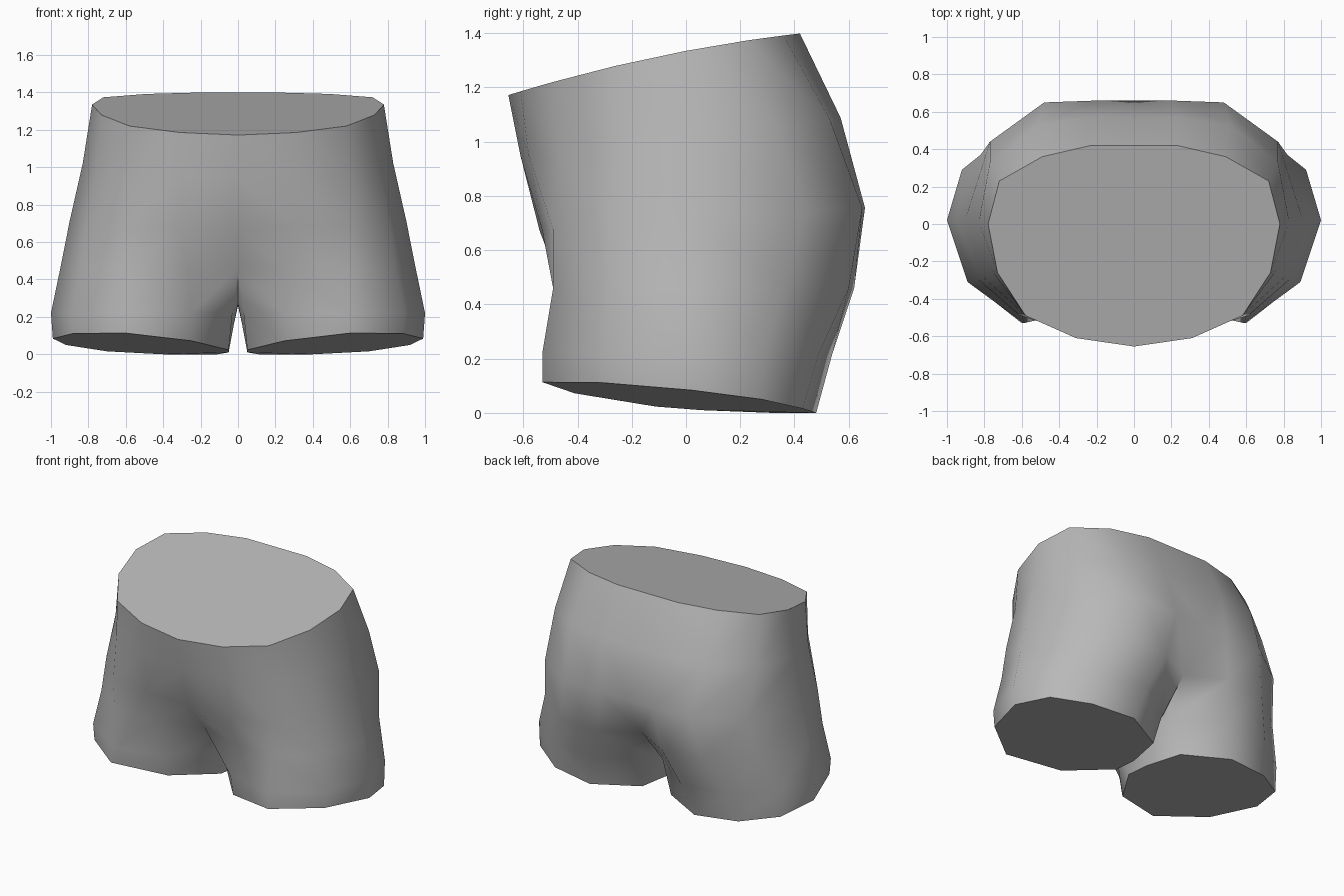
import bpy, bmesh

if "Cube" in bpy.data.objects:
    bpy.data.objects.remove(bpy.data.objects["Cube"])

grey = bpy.data.materials.new("plain grey")
grey.diffuse_color = (0.48, 0.48, 0.48, 1)
grey.use_nodes = True
grey.node_tree.nodes["Principled BSDF"].inputs["Base Color"].default_value = grey.diffuse_color

# Half cross-sections from centre front, round the side, to centre back:
# (base height, slope along x, slope along y, bow along y, outline points)
waist = (1.335, 0, 0.19, -.09, [(0, -.655), (.31, -.61), (.58, -.49), (.73, -.26), (.78, 0),
                                (.72, .23), (.49, .36), (.23, .42), (0, .42)])
belly = (1.02, 0, 0.12, 0, [(0, -.61), (.32, -.58), (.60, -.47), (.76, -.25), (.83, .01),
                            (.77, .33), (.51, .53), (.23, .57), (0, .57)])
hips = (0.71, 0, 0.07, 0, [(0, -.54), (.32, -.53), (.61, -.49), (.81, -.28), (.90, .03),
                           (.77, .44), (.48, .65), (.20, .66), (0, .66)])
seat = (0.46, 0, 0, 0, [(0, -.37), (.27, -.46), (.60, -.49), (.84, -.29), (.95, .02),
                        (.82, .37), (.54, .60), (.25, .62), (0, .48)])
thigh = (0.22, 0, 0, 0, [(.03, -.21), (.25, -.44), (.59, -.53), (.89, -.31), (1.0, .02),
                         (.92, .29), (.66, .49), (.34, .54), (.03, .30)])
hem = (0.007, 0.08, -0.11, 0, [(.05, -.11), (.25, -.41), (.60, -.53), (.88, -.31), (.99, .02),
                               (.92, .28), (.70, .43), (.40, .48), (.11, .32)])

bm = bmesh.new()
rings = [[bm.verts.new((x, y, max(0, z + sx * x + sy * y + bow * y * y))) for x, y in pts]
         for z, sx, sy, bow, pts in (waist, belly, hips, seat, thigh, hem)]

# Outer wall
for a, b in zip(rings, rings[1:]):
    for i in range(len(a) - 1):
        bm.faces.new((a[i], b[i], b[i + 1], a[i + 1]))

# Flat crotch and inner leg
front_crotch, crotch, back_crotch, inner_top, inner_hem = [bm.verts.new(p) for p in (
    (0, -.19, .27), (0, .03, .26), (0, .29, .265), (.02, .03, .17), (.05, .06, .01))]
body, leg, end = rings[3], rings[4], rings[5]
bm.faces.new((body[0], front_crotch, leg[0]))
bm.faces.new((front_crotch, crotch, inner_top, leg[0]))
bm.faces.new((crotch, back_crotch, leg[-1], inner_top))
bm.faces.new((back_crotch, body[-1], leg[-1]))
bm.faces.new((leg[0], inner_top, inner_hem, end[0]))
bm.faces.new((inner_top, leg[-1], end[-1], inner_hem))

# Flat closing faces at the waist and leg
bm.faces.new(rings[0])
bm.faces.new(end[::-1] + [inner_hem])

# Mirror to the other side
bmesh.ops.mirror(bm, geom=bm.verts[:] + bm.edges[:] + bm.faces[:], axis='X', merge_dist=0.001)
bmesh.ops.remove_doubles(bm, verts=bm.verts[:], dist=0.001)
# Join the two waist halves into one face
middle = [e for e in bm.edges if all(abs(v.co.x) < .001 and v.co.z > 1.15 for v in e.verts)
          and abs(e.verts[0].co.y - e.verts[1].co.y) > .5]
bmesh.ops.dissolve_edges(bm, edges=middle, use_verts=False)
bmesh.ops.recalc_face_normals(bm, faces=bm.faces[:])

mesh = bpy.data.meshes.new("shorts")
bm.to_mesh(mesh)
bm.free()
mesh.materials.append(grey)
shorts = bpy.data.objects.new("shorts", mesh)
bpy.context.collection.objects.link(shorts)
bpy.context.view_layer.objects.active = shorts
shorts.select_set(True)
bpy.ops.object.shade_smooth_by_angle(angle=1.0)
